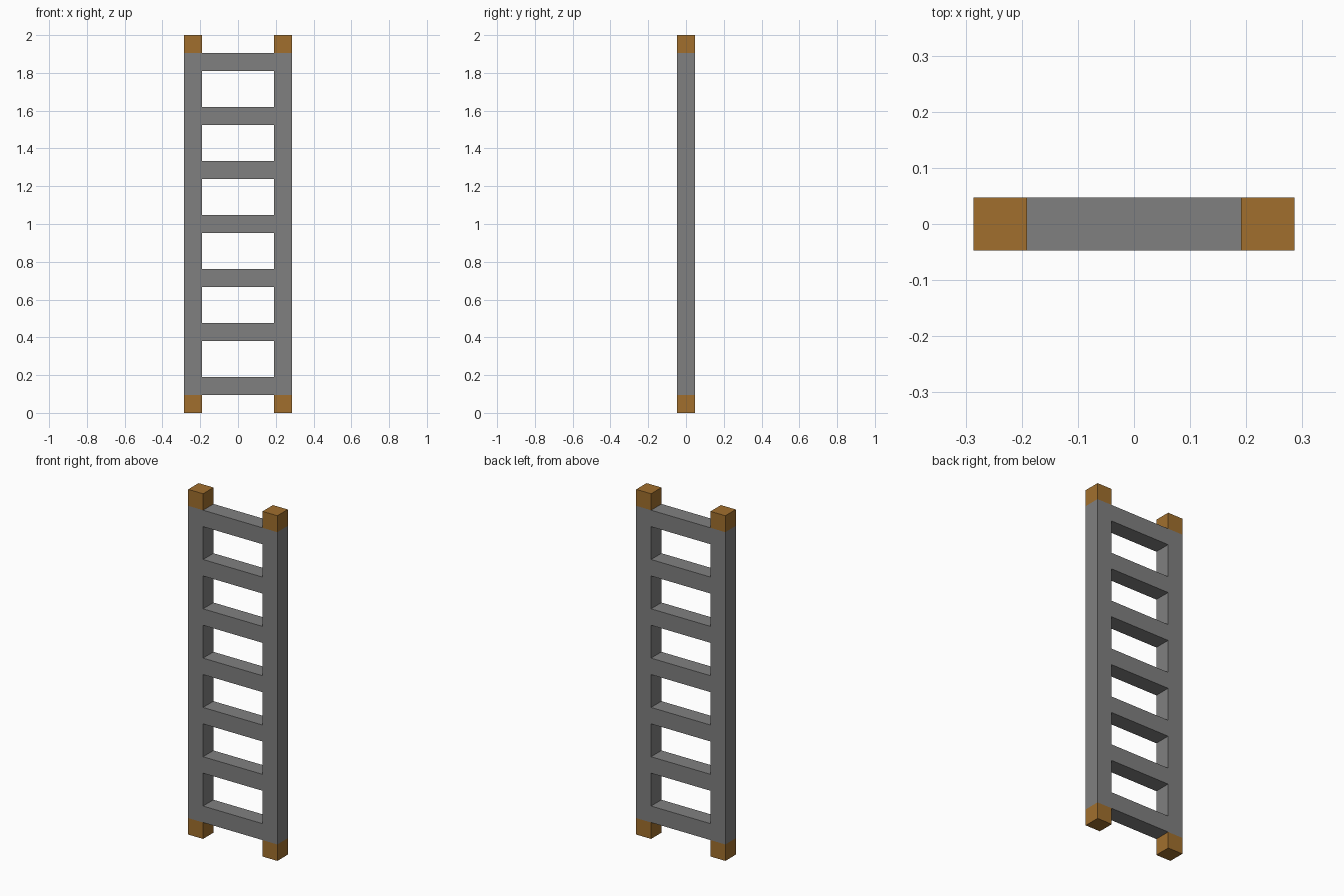
import bpy
import bmesh
from mathutils import Vector

cube = bpy.data.objects.get("Cube")
if cube:
    bpy.data.objects.remove(cube, do_unlink=True)

U = 2 / 21          # beam thickness; the ladder is 21 beams tall and 6 wide
HEIGHT = 21 * U


def make_material(name, color):
    mat = bpy.data.materials.new(name)
    mat.use_nodes = True
    mat.diffuse_color = color
    mat.node_tree.nodes["Principled BSDF"].inputs["Base Color"].default_value = color
    return mat


GREY = make_material("grey", (0.216, 0.216, 0.216, 1))
BROWN = make_material("orange_brown", (0.356, 0.159, 0.027, 1))


def add_box(name, size, center, materials, cuts=()):
    """Box with optional horizontal edge loops at the given heights."""
    bm = bmesh.new()
    bmesh.ops.create_cube(bm, size=1)
    bmesh.ops.scale(bm, vec=size, verts=bm.verts)
    bmesh.ops.translate(bm, vec=center, verts=bm.verts)
    for z in cuts:
        bmesh.ops.bisect_plane(bm, geom=bm.verts[:] + bm.edges[:] + bm.faces[:],
                               plane_co=Vector((0, 0, z)), plane_no=Vector((0, 0, 1)))
    # Faces beyond the cuts take the second material
    if cuts:
        for f in bm.faces:
            z = f.calc_center_median().z
            f.material_index = int(z < min(cuts) or z > max(cuts))
    mesh = bpy.data.meshes.new(name)
    bm.to_mesh(mesh)
    bm.free()
    for mat in materials:
        mesh.materials.append(mat)
    obj = bpy.data.objects.new(name, mesh)
    bpy.context.collection.objects.link(obj)
    return obj


# Side posts with coloured tips
for side, sign in (("left", 1), ("right", -1)):
    add_box(side + "_post", (U, U, HEIGHT), (sign * 2.5 * U, 0, HEIGHT / 2),
            (GREY, BROWN), cuts=(U, HEIGHT - U))

# Seven evenly spaced rungs between the posts
for i in range(7):
    add_box(f"rung_{i + 1}", (4 * U, U, U), (0, 0, (1.5 + 3 * i) * U), (GREY,))
